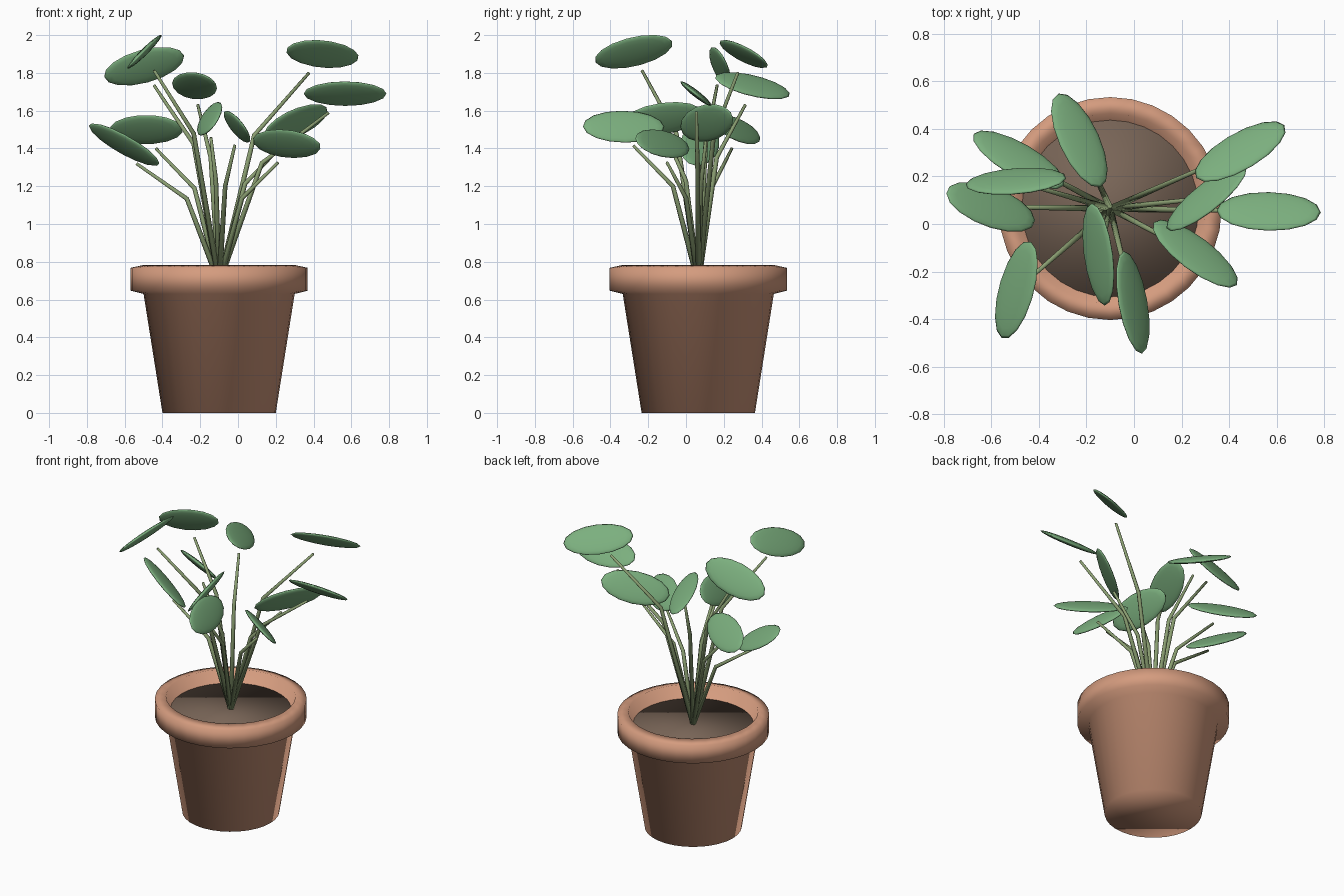
import bpy, bmesh
from math import sin, cos, radians, pi
from mathutils import Vector, Matrix

if "Cube" in bpy.data.objects:
    bpy.data.objects.remove(bpy.data.objects["Cube"])

CX, CY, SOIL = -0.10, 0.065, 0.70


def material(name, rgb):
    m = bpy.data.materials.new(name)
    m.diffuse_color = (*rgb, 1)
    m.use_nodes = True
    m.node_tree.nodes["Principled BSDF"].inputs["Base Color"].default_value = m.diffuse_color
    return m


CLAY = material("clay", (0.66, 0.33, 0.21))
EARTH = material("earth", (0.19, 0.13, 0.095))
STEM = material("stem_green", (0.26, 0.35, 0.17))
LEAF = material("leaf_green", (0.20, 0.43, 0.21))


def finish(name, bm, mat):
    bmesh.ops.recalc_face_normals(bm, faces=bm.faces)
    for f in bm.faces:
        f.smooth = True
    me = bpy.data.meshes.new(name)
    bm.to_mesh(me)
    bm.free()
    ob = bpy.data.objects.new(name, me)
    bpy.context.collection.objects.link(ob)
    me.materials.append(mat)
    return ob


def lathe(name, profile, mat, sides=32):
    # closed body of revolution with one flat cap at each end
    bm = bmesh.new()
    rings = [[bm.verts.new((CX + r * cos(2 * pi * k / sides),
                            CY + r * sin(2 * pi * k / sides), z))
              for k in range(sides)] for r, z in profile]
    skin(bm, rings)
    return finish(name, bm, mat)


def skin(bm, rings):
    n = len(rings[0])
    for lo, hi in zip(rings, rings[1:]):
        for k in range(n):
            bm.faces.new((lo[k], lo[(k + 1) % n], hi[(k + 1) % n], hi[k]))
    bm.faces.new(rings[0])
    bm.faces.new(rings[-1])


def stem(name, points, radii, sides=8):
    # tapered tube through the points, one ring per point
    bm = bmesh.new()
    rings = []
    for i, p in enumerate(points):
        a, b = points[max(i - 1, 0)], points[min(i + 1, len(points) - 1)]
        rot = Vector((0, 0, 1)).rotation_difference(b - a)
        rings.append([bm.verts.new(p + rot @ Vector((
            radii[i] * cos(2 * pi * k / sides),
            radii[i] * sin(2 * pi * k / sides), 0))) for k in range(sides)])
    skin(bm, rings)
    finish(name, bm, STEM)


def leaf(name, center, azimuth, pitch, roll):
    # flattened ellipsoid: length along d, width along w, thin along n
    a, p, r = map(radians, (azimuth, pitch, roll))
    d = Vector((cos(a) * cos(p), sin(a) * cos(p), sin(p)))
    h = Vector((-sin(a), cos(a), 0))
    w = cos(r) * h + sin(r) * d.cross(h)
    rot = Matrix((d, w, d.cross(w))).transposed().to_4x4()
    bm = bmesh.new()
    bmesh.ops.create_uvsphere(
        bm, u_segments=16, v_segments=10, radius=1,
        matrix=Matrix.Translation(center) @ rot @ Matrix.Diagonal((0.219, 0.103, 0.018, 1)))
    finish(name, bm, LEAF)


# pot with thick rolled rim, softly shaded all over
lathe("pot", [(0.30, 0), (0.40, 0.63), (0.469, 0.647), (0.469, 0.768),
              (0.40, 0.783), (0.37, SOIL - 0.01)], CLAY)

# soil
lathe("soil", [(0.372, SOIL - 0.03), (0.372, SOIL)], EARTH)

# leaves: centre, azimuth, pitch, roll
LEAVES = [
    (0.447, 0.305, 1.90, 31, -9, -40),
    (0.305, 0.11, 1.535, 37, 15, -56),
    (0.567, 0.053, 1.69, -1, 0, -38),
    (0.258, -0.125, 1.425, -37, 0, -47),
    (-0.005, -0.33, 1.515, -80, 0, -55),
    (-0.15, -0.128, 1.557, -83, -8, 55),
    (-0.495, -0.277, 1.912, -107, -15, 44),
    (-0.603, 0.072, 1.42, 163, 27, 35),
    (-0.497, 0.18, 1.835, 183, -15, 59),
    (-0.485, 0.27, 1.50, 150, -4, 47),
    (-0.23, 0.352, 1.732, 114, -10, 36),
]
base = Vector((CX, CY, SOIL - 0.01))
for i, (x, y, z, az, pitch, roll) in enumerate(LEAVES, 1):
    c = Vector((x, y, z))
    off = c - base
    rise = z - 0.10 - SOIL
    elbow = Vector((CX + 0.34 * off.x, CY + 0.34 * off.y, SOIL + 0.70 * rise))
    tip = Vector((CX + 0.87 * off.x, CY + 0.87 * off.y, SOIL + rise))
    stem(f"stem_{i}", [base, elbow, tip], [0.015, 0.012, 0.008])
    leaf(f"leaf_{i}", c, az, pitch, roll)
